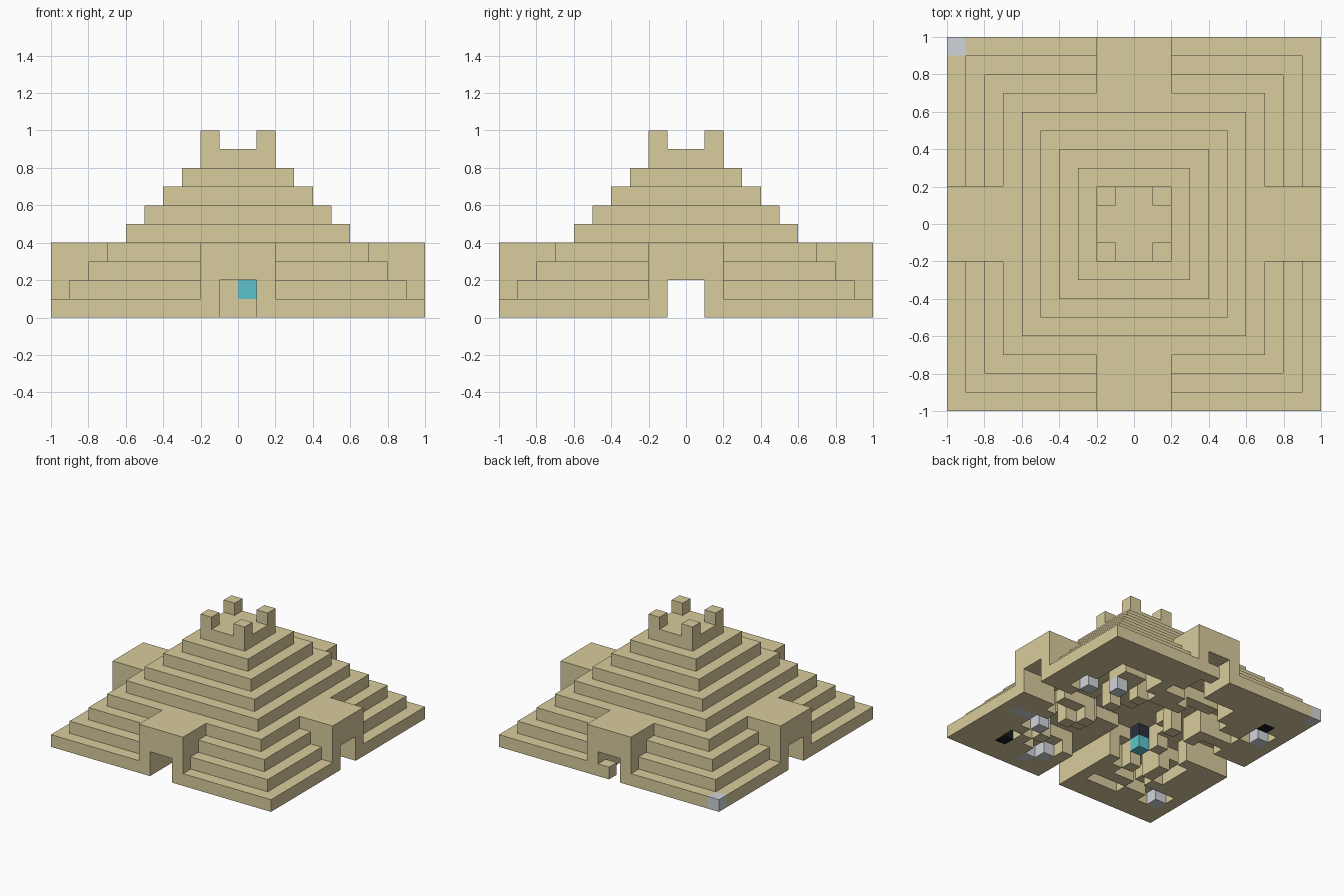
import bpy
import bmesh
import random
from mathutils import Vector

UNIT = 0.1   # one building block
N = 20       # blocks along each side
rng = random.Random(4)

if "Cube" in bpy.data.objects:
    bpy.data.objects.remove(bpy.data.objects["Cube"], do_unlink=True)


def material(name, rgb):
    m = bpy.data.materials.new(name)
    m.use_nodes = True
    m.diffuse_color = (*rgb, 1)
    bsdf = m.node_tree.nodes["Principled BSDF"]
    bsdf.inputs["Base Color"].default_value = (*rgb, 1)
    bsdf.inputs["Roughness"].default_value = 0.9
    return m


SAND = material("sandstone", (0.69, 0.605, 0.34))
GREY = material("pale grey", (0.63, 0.665, 0.70))
TEAL = material("teal", (0.11, 0.56, 0.60))
NAVY = material("dark navy", (0.025, 0.030, 0.048))
BLACK = material("near black", (0.010, 0.011, 0.015))


def box(x0, x1, y0, y1, z0, z1):
    """Set of block cells filling a box; upper ends are exclusive."""
    return {(x, y, z) for x in range(x0, x1)
            for y in range(y0, y1) for z in range(z0, z1)}


def swap(cells):
    return {(y, x, z) for x, y, z in cells}


parts = {}

# Stepped tiers
for k in range(9):
    parts[f"tier_{k + 1}"] = (box(k, N - k, k, N - k, k, k + 1), SAND)

# Four corner blocks on the summit
parts["battlements"] = ({(x, y, 9) for x in (8, 11) for y in (8, 11)}, SAND)

# Gatehouses on all four sides, where they project from the tiers
tiers = set().union(*(cells for cells, _ in parts.values()))
gate_run = box(8, 12, 0, N, 0, 4)
parts["gatehouses"] = ((gate_run | swap(gate_run)) - tiers, SAND)

# Broken floor: small random pits, one or two blocks deep
hollow = set()
for x in range(3, 17):
    for y in range(3, 17):
        if rng.random() < 0.42:
            hollow |= box(x, x + 1, y, y + 1, 0, rng.choice((1, 2, 2)))

# Rooms under the middle
hollow |= box(7, 13, 7, 13, 0, 3) | box(6, 9, 6, 9, 0, 3)
hollow |= box(13, 17, 13, 17, 0, 3) | box(14, 17, 11, 14, 0, 2)
hollow |= box(6, 9, 11, 14, 0, 2) | box(11, 14, 4, 7, 0, 2)

# Shallow pits around the coloured blocks and near the corners
hollow |= box(1, 3, 14, 16, 0, 1) | box(1, 3, 2, 4, 0, 1)
hollow |= box(12, 14, 2, 4, 0, 1) | box(15, 17, 5, 7, 0, 1)
hollow |= box(16, 18, 12, 14, 0, 1)
hollow |= box(5, 8, 2, 3, 0, 1) | box(3, 4, 5, 8, 0, 1)

# Rubble and piers left standing inside
rubble = box(9, 10, 14, 15, 0, 2) | box(10, 12, 14, 16, 0, 2)
rubble |= box(10, 11, 19, N, 0, 1) | box(11, 13, 11, 13, 1, 3)
rubble |= box(7, 8, 11, 12, 0, 2) | box(13, 15, 13, 15, 1, 3)
rubble |= box(12, 13, 6, 8, 1, 3)

# Passages: one runs clear through, the other is blocked by rubble
passage = box(9, 11, 0, N, 0, 2)
hollow = ((hollow | passage) - rubble) | swap(passage)

# Coloured blocks set into the masonry
accents = {
    "grey_blocks": ({(0, 19, 0), (16, 12, 0), (14, 13, 0), (1, 14, 0),
                     (1, 2, 0), (12, 2, 0), (13, 1, 0), (15, 5, 0),
                     (18, 6, 0), (17, 6, 0)}, GREY),
    "teal_blocks": ({(10, 14, 1), (6, 6, 1)}, TEAL),
    "navy_block": ({(6, 6, 2)}, NAVY),
    "black_blocks": ({(16, 2, 0), (2, 16, 0)}, BLACK),
}
accent_cells = set().union(*(cells for cells, _ in accents.values()))
parts = {name: (cells - hollow - accent_cells, mat)
         for name, (cells, mat) in parts.items()}
parts.update(accents)
solid = set().union(*(cells for cells, _ in parts.values()))


def build(name, cells, mat):
    """Make the exposed faces of a part and merge the flat ones."""
    bm = bmesh.new()
    verts = {}

    def vert(p):
        key = tuple(round(c) for c in p)
        if key not in verts:
            x, y, z = key
            verts[key] = bm.verts.new(
                ((x - N / 2) * UNIT, (y - N / 2) * UNIT, z * UNIT))
        return verts[key]

    for cell in sorted(cells):
        for axis in range(3):
            for side in (0, 1):
                n = Vector((0, 0, 0))
                n[axis] = 2 * side - 1
                if tuple(int(c + d) for c, d in zip(cell, n)) in solid:
                    continue
                base = Vector(cell)
                base[axis] += side
                u, v = Vector((0, 0, 0)), Vector((0, 0, 0))
                u[(axis + 1) % 3] = 1
                v[(axis + 2) % 3] = 1
                ring = [base, base + u, base + u + v, base + v]
                if not side:
                    ring.reverse()
                bm.faces.new([vert(p) for p in ring])
    bmesh.ops.dissolve_limit(bm, angle_limit=0.01,
                             verts=bm.verts, edges=bm.edges)
    mesh = bpy.data.meshes.new(name)
    bm.to_mesh(mesh)
    bm.free()
    mesh.materials.append(mat)
    obj = bpy.data.objects.new(name, mesh)
    bpy.context.collection.objects.link(obj)


for part_name, (part_cells, part_mat) in parts.items():
    build(part_name, part_cells, part_mat)
